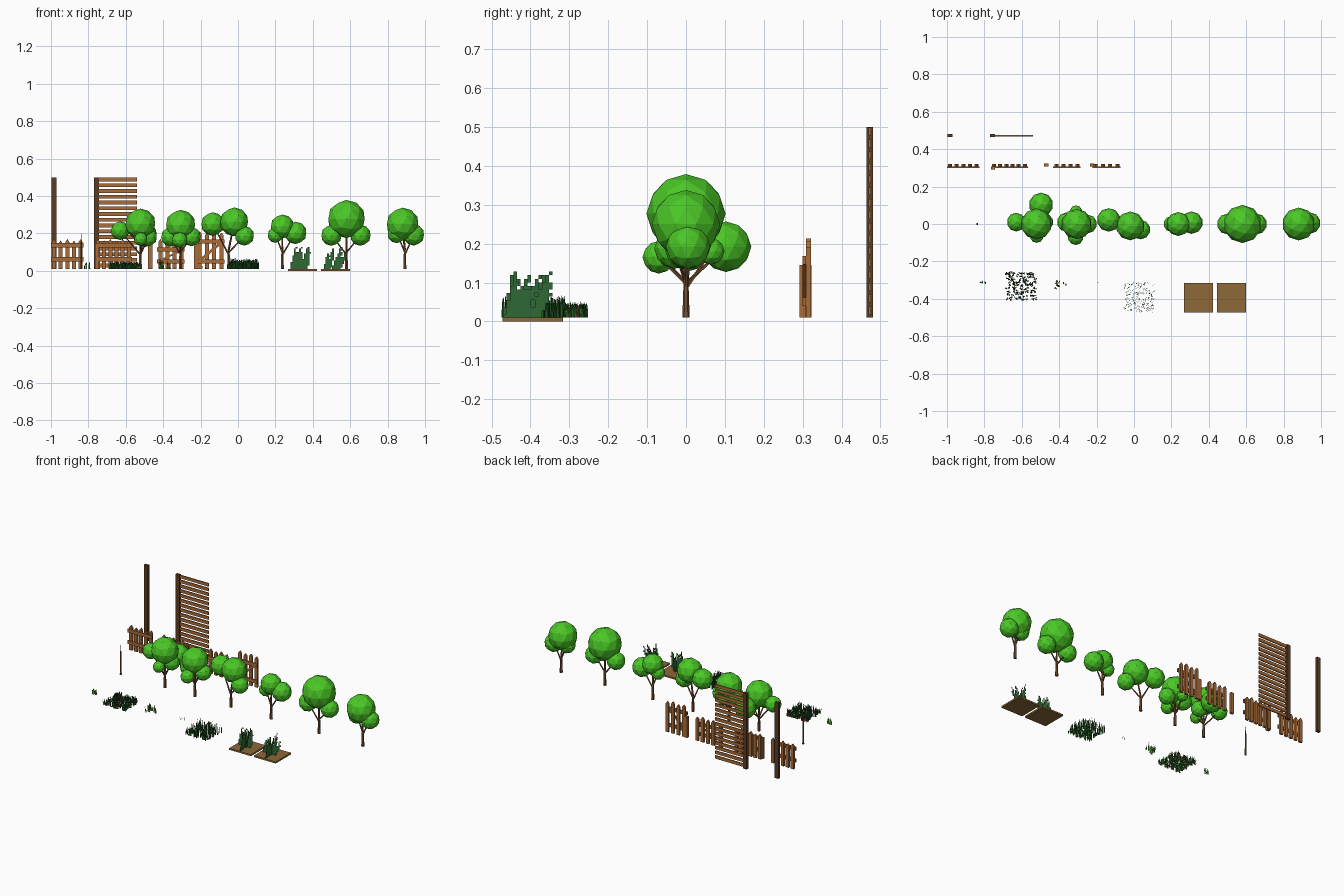
import bpy, bmesh, math, random
from mathutils import Vector, Matrix

if "Cube" in bpy.data.objects:
    bpy.data.objects.remove(bpy.data.objects["Cube"])

random.seed(7)


def mat(name, c):
    m = bpy.data.materials.new(name)
    m.diffuse_color = (*c, 1)
    m.use_nodes = True
    m.node_tree.nodes["Principled BSDF"].inputs["Base Color"].default_value = m.diffuse_color
    return m


WOOD = mat("fence_wood", (.40, .15, .04))
DARK = mat("dark_wood", (.10, .045, .017))
BARK = mat("bark", (.20, .085, .03))
LEAF = mat("leaf", (.07, .58, .02))
SOIL = mat("soil", (.27, .14, .04))
GRASS = mat("dark_grass", (.02, .11, .02))
LIGHT = mat("light_grass", (.08, .32, .03))
PLANT = mat("plant", (.03, .14, .035))
RED = mat("flower", (.30, .02, .02))


def finish(bm, name, *mats):
    me = bpy.data.meshes.new(name)
    bm.to_mesh(me)
    bm.free()
    ob = bpy.data.objects.new(name, me)
    for m in mats:
        me.materials.append(m)
    bpy.context.collection.objects.link(ob)
    return ob


def box(bm, x0, x1, y0, y1, z0, z1):
    m = Matrix.Translation(((x0 + x1) / 2, (y0 + y1) / 2, (z0 + z1) / 2))
    m = m @ Matrix.Diagonal((x1 - x0, y1 - y0, z1 - z0, 1))
    bmesh.ops.create_cube(bm, size=1, matrix=m)


def prism(bm, pts, y0, y1):
    # extrude an outline given in x, z along y
    a = [bm.verts.new((x, y0, z)) for x, z in pts]
    b = [bm.verts.new((x, y1, z)) for x, z in pts]
    bm.faces.new(a)
    bm.faces.new(b[::-1])
    for i in range(len(pts)):
        j = (i + 1) % len(pts)
        bm.faces.new((a[j], a[i], b[i], b[j]))


def limb(bm, p, q, r0, r1, sides=6):
    p, q = Vector(p), Vector(q)
    d = q - p
    m = Matrix.Translation((p + q) / 2) @ d.to_track_quat('Z', 'Y').to_matrix().to_4x4()
    bmesh.ops.create_cone(bm, cap_ends=True, segments=sides, radius1=r0,
                          radius2=r1, depth=d.length, matrix=m)


# tall posts and slatted screen
for name, x in (("tall_post", -.984), ("screen_post", -.757)):
    bm = bmesh.new()
    box(bm, x - .013, x + .013, .464, .481, .01, .5)
    finish(bm, name, DARK)
bm = bmesh.new()
for i in range(16):
    z = .018 + i * .0307
    box(bm, -.744, -.54, .469, .476, z, z + .02)
finish(bm, "screen_slats", WOOD)


# picket panels and gates
def pickets(name, x0, x1, n, top, rails, brace=False):
    bm = bmesh.new()
    w = .021
    for i in range(n):
        x = x0 + .006 + (x1 - x0 - w - .012) * i / (n - 1)
        t = top - (.008 if i % 2 else 0)
        prism(bm, [(x, .01), (x + w, .01), (x + w, t - .015),
                   (x + w / 2, t), (x, t - .015)], .308, .321)
    for z in rails:
        box(bm, x0, x1, .299, .308, z - .011, z + .011)
    if brace:
        a, b = rails[0] + .008, rails[1] - .008
        prism(bm, [(x0 + .01, a), (x0 + .032, a), (x1 - .01, b), (x1 - .032, b)], .300, .308)
    bmesh.ops.recalc_face_normals(bm, faces=bm.faces)
    finish(bm, name, WOOD)


pickets("fence_panel", -1.0, -.825, 5, .17, (.062, .137))
pickets("fence_panel_with_post", -.765, -.567, 6, .17, (.062, .137))
pickets("low_gate", -.432, -.285, 4, .17, (.05, .115), True)
pickets("tall_gate", -.222, -.072, 4, .213, (.05, .157), True)
for x, y in ((-.754, .300), (-.469, .315), (-.224, .315)):
    bm = bmesh.new()
    box(bm, x - .011, x + .011, y - .008, y + .008, .01, .145)
    finish(bm, "fence_post", WOOD)

# thin sapling stake
bm = bmesh.new()
limb(bm, (-.838, 0, .01), (-.838, 0, .14), .006, .004)
limb(bm, (-.838, 0, .14), (-.838, 0, .2), .004, .001)
finish(bm, "stake", BARK)

# trees: trunk x, then crown balls (x, y, z, radius), main ball first
trees = [
    (-.522, [(-.522, 0, .25, .083), (-.63, .01, .215, .05), (-.497, .103, .192, .065),
             (-.48, .01, .18, .048), (-.52, -.065, .17, .036)]),
    (-.308, [(-.307, 0, .245, .081), (-.36, .01, .182, .052), (-.248, 0, .182, .05),
             (-.31, .065, .18, .034), (-.312, -.07, .165, .042)]),
    (-.05, [(-.02, -.01, .262, .077), (-.135, .022, .25, .063), (.035, -.03, .187, .052)]),
    (.237, [(.237, 0, .237, .064), (.308, .007, .203, .06), (.2, 0, .192, .042)]),
    (.58, [(.58, 0, .277, .102), (.5, 0, .19, .056), (.655, 0, .19, .056)]),
    (.892, [(.88, 0, .25, .088), (.94, .005, .192, .057), (.85, 0, .2, .052)]),
]
for x, balls in trees:
    bm = bmesh.new()
    m = balls[0]
    limb(bm, (x, 0, .01), (x, 0, .11), .0095, .006)
    limb(bm, (x, 0, .11), m[:3], .006, .004)
    for i, b in enumerate(balls[1:]):
        limb(bm, (x, 0, .085 + .012 * (i % 2)), b[:3], .005, .003, 5)
    finish(bm, "tree_trunk", BARK)
    bm = bmesh.new()
    for b in balls:
        bmesh.ops.create_icosphere(bm, subdivisions=2, radius=b[3],
                                   matrix=Matrix.Translation(b[:3]))
    finish(bm, "tree_crown", LEAF)


# grass made of bent leaf blades
def blade(bm, x, y, h, w, lean, idx=0, z0=.01):
    a = random.uniform(0, math.tau)
    side = Vector((math.cos(a), math.sin(a), 0)) * w / 2
    out = Vector((-math.sin(a), math.cos(a), 0)) * lean
    p = Vector((x, y, z0))
    mid = p + out * .3 + Vector((0, 0, h * .6))
    v = [bm.verts.new(q) for q in (p - side, p + side, mid + side * .7,
                                   p + out + Vector((0, 0, h)), mid - side * .7)]
    bm.faces.new((v[0], v[1], v[2], v[4])).material_index = idx
    bm.faces.new((v[4], v[2], v[3])).material_index = idx


def meadow(name, x0, x1, y0, y1, n, per, h0, h1, w, lean, m, red=0):
    bm = bmesh.new()
    for _ in range(n):
        x, y = random.uniform(x0, x1), random.uniform(y0, y1)
        for _ in range(per):
            blade(bm, x + random.uniform(-.004, .004), y + random.uniform(-.004, .004),
                  random.uniform(h0, h1), w, lean, int(random.random() < red))
    finish(bm, name, m, RED)


meadow("grass_tuft", -.825, -.785, -.314, -.308, 5, 2, .025, .05, .009, .007, LIGHT)
meadow("flower_meadow", -.683, -.52, -.405, -.255, 150, 3, .02, .042, .009, .007, GRASS, .12)
meadow("grass_clump", -.425, -.36, -.345, -.297, 9, 3, .025, .055, .009, .008, LIGHT, .15)
meadow("sprout", -.197, -.163, -.315, -.308, 6, 1, .012, .022, .003, .003, GRASS)
meadow("tall_meadow", -.052, .108, -.472, -.312, 220, 2, .03, .06, .005, .003, GRASS)


# planting beds with crossed sheets of stepped leaves
def sheet(bm, cx, cy, along_x):
    n, s = 16, .145 / 16
    cells = set()
    for k in range(11):
        c, h = random.uniform(0, 10), random.randint(7, 13)
        slope = random.uniform(.1, .5)
        for r in range(h):
            col = int(c + r * slope)
            for q in (col, col + 1) if r < h * .7 else (col,):
                if 0 <= q < n:
                    cells.add((q, r))
    for q, r in cells:
        pts = []
        for i, j in ((q, r), (q + 1, r), (q + 1, r + 1), (q, r + 1)):
            u, z = (i - n / 2) * s, .01 + j * s
            pts.append((cx + u, cy, z) if along_x else (cx, cy + u, z))
        bm.faces.new([bm.verts.new(p) for p in pts])


for x in (.345, .522):
    bm = bmesh.new()
    box(bm, x - .078, x + .078, -.472, -.316, 0, .01)
    finish(bm, "soil_bed", SOIL)
    bm = bmesh.new()
    sheet(bm, x, -.398, True)
    sheet(bm, x, -.398, False)
    bmesh.ops.remove_doubles(bm, verts=bm.verts, dist=.0005)
    finish(bm, "bed_plant", PLANT)
